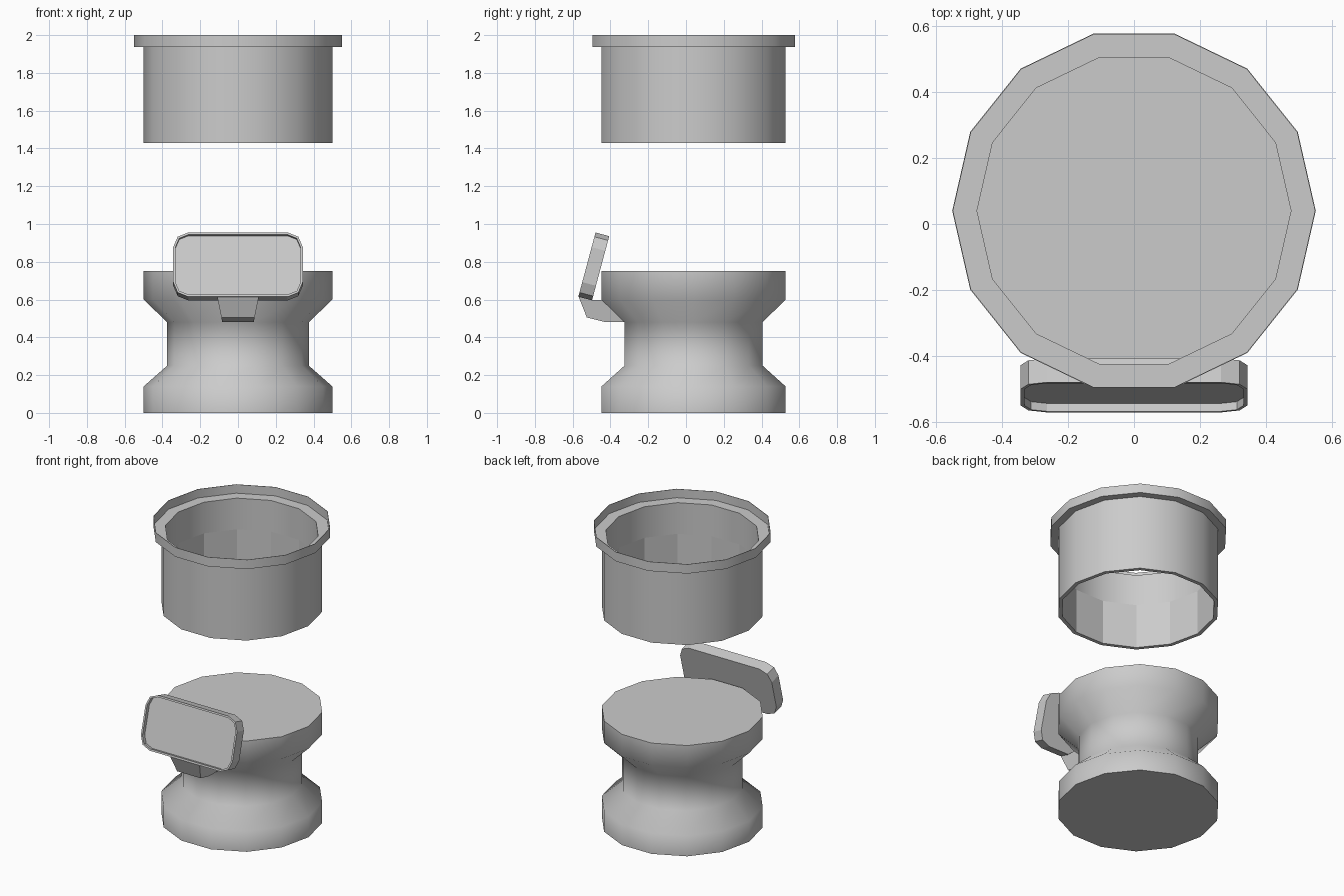
import bpy, bmesh
from math import sin, cos, pi, radians
from mathutils import Vector

if "Cube" in bpy.data.objects:
    bpy.data.objects.remove(bpy.data.objects["Cube"])

SIDES = 14
CENTRE_Y = 0.04


def finish(name, bm, smooth_angle=0.0, flat_test=None):
    """Store a bmesh as an object, smooth with sharp edges above the angle."""
    bmesh.ops.recalc_face_normals(bm, faces=bm.faces)
    for f in bm.faces:
        f.smooth = smooth_angle > 0 and not (flat_test and flat_test(f))
    for e in bm.edges:
        if len(e.link_faces) == 2:
            e.smooth = (e.calc_face_angle() < smooth_angle
                        and all(f.smooth for f in e.link_faces))
    me = bpy.data.meshes.new(name)
    bm.to_mesh(me)
    bm.free()
    ob = bpy.data.objects.new(name, me)
    bpy.context.collection.objects.link(ob)
    return ob


def lathe(profile, closed):
    """Spin (radius, z) points round the centre; cap the ends if not closed."""
    bm = bmesh.new()
    rings = [[bm.verts.new((r * cos(2 * pi * i / SIDES),
                            CENTRE_Y + r * sin(2 * pi * i / SIDES), z))
              for i in range(SIDES)] for r, z in profile]
    pairs = list(zip(rings, rings[1:]))
    if closed:
        pairs.append((rings[-1], rings[0]))
    else:
        bm.faces.new(rings[0])
        bm.faces.new(rings[-1])
    for a, b in pairs:
        for i in range(SIDES):
            j = (i + 1) % SIDES
            bm.faces.new((a[i], a[j], b[j], b[i]))
    return bm


# Waisted base
base = lathe([(0.5, 0), (0.5, 0.14), (0.375, 0.25), (0.375, 0.48),
              (0.5, 0.6), (0.5, 0.75)], False)
finish("spool_base", base, radians(60))

# Floating open collar with a thin lip standing round a ledge
collar = lathe([(0.5, 1.43), (0.5, 1.937), (0.55, 1.937), (0.55, 2.0),
                (0.547, 2.0), (0.547, 1.941), (0.5, 1.941), (0.475, 1.941),
                (0.475, 1.73), (0.475, 1.43)], True)


def lower_inside(f):
    c = f.calc_center_median()
    return c.z < 1.65 and Vector((c.x, c.y - CENTRE_Y)).length < 0.47


finish("upper_collar", collar, radians(60), lower_inside)

# Tilted sign plate: rounded rectangle, extruded, with a recessed front
TILT = radians(15)
UP = Vector((0, sin(TILT), cos(TILT)))
OUT = Vector((0, -cos(TILT), sin(TILT)))
LOW = Vector((0, -0.57, 0.615))
W, H, R = 0.343, 0.352, 0.08


def plate_ring(bm, inset, depth):
    verts = []
    r = R - inset
    corners = [(W - R, H - R, 0), (R - W, H - R, 90),
               (R - W, R, 180), (W - R, R, 270)]
    for cx, cz, start in corners:
        for k in range(3):
            a = radians(start + 45 * k)
            p = LOW + UP * (cz + r * sin(a)) - OUT * depth
            verts.append(bm.verts.new((cx + r * cos(a), p.y, p.z)))
    return verts


bm = bmesh.new()
rings = [plate_ring(bm, 0, 0.075), plate_ring(bm, 0, 0),
         plate_ring(bm, 0.012, 0), plate_ring(bm, 0.012, 0.025)]
for a, b in zip(rings, rings[1:]):
    for i in range(len(a)):
        j = (i + 1) % len(a)
        bm.faces.new((a[i], a[j], b[j], b[i]))
bm.faces.new(rings[0])
bm.faces.new(rings[-1])
finish("sign_plate", bm)

# Tapered bracket joining the plate to the waist
side = [(-0.568, 0.614), (-0.525, 0.505), (-0.425, 0.48), (-0.31, 0.48),
        (-0.42, 0.596), (-0.497, 0.598)]
bm = bmesh.new()
left, right = [[bm.verts.new((s * (0.083 + 0.2 * (z - 0.48)), y, z))
                for y, z in side] for s in (-1, 1)]
bm.faces.new(left)
bm.faces.new(right)
for i in range(len(side)):
    j = (i + 1) % len(side)
    bm.faces.new((left[i], left[j], right[j], right[i]))
finish("plate_bracket", bm)
